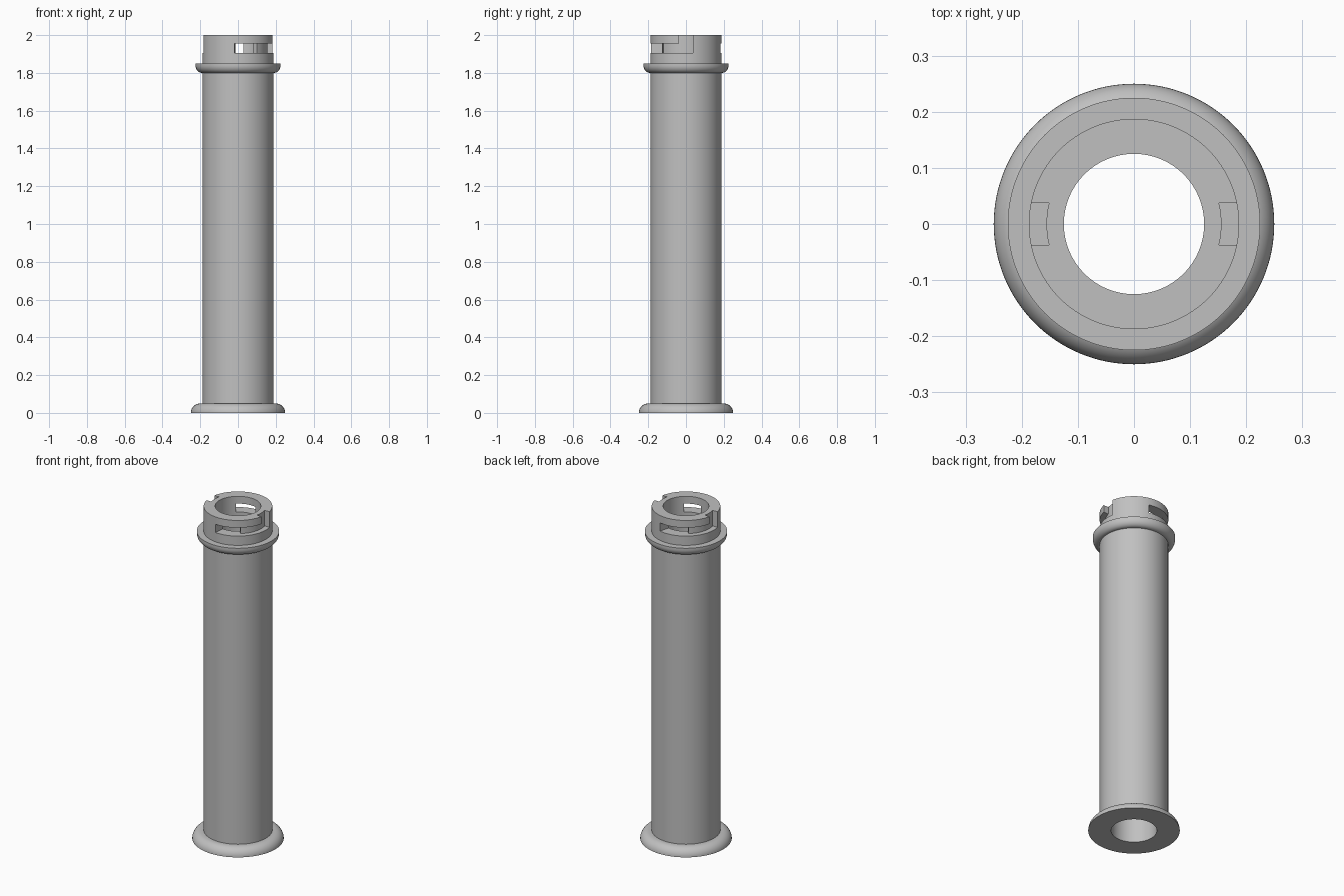
import bpy, bmesh
from math import sin, cos, pi, radians

cube = bpy.data.objects.get("Cube")
if cube:
    bpy.data.objects.remove(cube, do_unlink=True)

BORE, GROOVE, TUBE, RING, BASE = 0.125, 0.156, 0.1875, 0.225, 0.25
SLOT_LOW, SLOT_HIGH, TOP = 1.906, 1.956, 2.0
NOTCH = 0.0375
SEGMENTS = 128

grey = bpy.data.materials.new("plain_grey")
grey.use_nodes = True
grey.diffuse_color = (0.53, 0.53, 0.53, 1)
grey.node_tree.nodes["Principled BSDF"].inputs["Base Color"].default_value = grey.diffuse_color


def make_object(name, bm):
    bmesh.ops.recalc_face_normals(bm, faces=bm.faces)
    mesh = bpy.data.meshes.new(name)
    bm.to_mesh(mesh)
    bm.free()
    mesh.materials.append(grey)
    obj = bpy.data.objects.new(name, mesh)
    bpy.context.collection.objects.link(obj)
    return obj


def lathe(name, profile):
    """Spin a closed (radius, height) profile around the z axis."""
    bm = bmesh.new()
    rings = [[bm.verts.new((r * cos(2 * pi * i / SEGMENTS), r * sin(2 * pi * i / SEGMENTS), z))
              for r, z in profile] for i in range(SEGMENTS)]
    n = len(profile)
    for i in range(SEGMENTS):
        a, b = rings[i], rings[(i + 1) % SEGMENTS]
        for j in range(n):
            k = (j + 1) % n
            bm.faces.new((a[j], b[j], b[k], a[k]))
    return make_object(name, bm)


def prism(name, outline, low, high):
    """Extrude a flat outline between two heights."""
    bm = bmesh.new()
    face = bm.faces.new([bm.verts.new((x, y, low)) for x, y in outline])
    extruded = bmesh.ops.extrude_face_region(bm, geom=[face])["geom"]
    verts = [v for v in extruded if isinstance(v, bmesh.types.BMVert)]
    bmesh.ops.translate(bm, verts=verts, vec=(0, 0, high - low))
    return make_object(name, bm)


def arc(radius, start, end, steps=32):
    angles = [radians(start + (end - start) * i / steps) for i in range(steps + 1)]
    return [(radius * cos(a), radius * sin(a)) for a in angles]


def sector(inner, outer, start, end):
    return arc(inner, start, end) + arc(outer, end, start)


def quarter(radius, z, across, up, steps=10):
    """Quarter round from its widest point to its flat end."""
    return [(radius - across + across * cos(t), z + up * sin(t))
            for t in (pi / 2 * i / steps for i in range(steps + 1))]


def cut(target, cutter):
    mod = target.modifiers.new("cut", "BOOLEAN")
    mod.operation = "DIFFERENCE"
    mod.solver = "EXACT"
    mod.object = cutter
    cutter.hide_render = True
    bpy.context.view_layer.objects.active = target
    bpy.ops.object.modifier_apply(modifier=mod.name)
    bpy.data.objects.remove(cutter, do_unlink=True)


# Hollow tube with a rounded foot and a collar ring
profile = [(BORE, 0)]
profile += quarter(BASE, 0, 0.05, 0.05)
profile += [(TUBE, 0.05), (TUBE, 1.80)]
profile += quarter(RING, 1.84, 0.034, -0.04)[::-1]
profile += [(RING, 1.85), (TUBE, 1.85), (TUBE, TOP), (BORE, TOP)]
tube = lathe("hollow_tube", profile)

# Twist-lock slots: entry notch, groove and through window on each side
for turn, slot_end in ((0, -96), (180, -104)):
    side = -1 if turn else 1
    notch = arc(GROOVE, -13.9, 13.9, 8) + [(0.21, NOTCH), (0.21, -NOTCH)]
    notch = [(x * side, y * side) for x, y in notch]
    cut(tube, prism("notch_cutter", notch, SLOT_LOW, TOP + 0.05))
    groove = sector(GROOVE, 0.21, turn + slot_end, turn)
    cut(tube, prism("groove_cutter", groove, SLOT_LOW, SLOT_HIGH))
    window = sector(0.11, 0.21, turn + slot_end, turn - 50)
    cut(tube, prism("window_cutter", window, SLOT_LOW, SLOT_HIGH))

# Smooth round walls with crisp edges
bpy.ops.object.select_all(action="DESELECT")
tube.select_set(True)
bpy.context.view_layer.objects.active = tube
bpy.ops.object.shade_smooth_by_angle(angle=radians(30))
